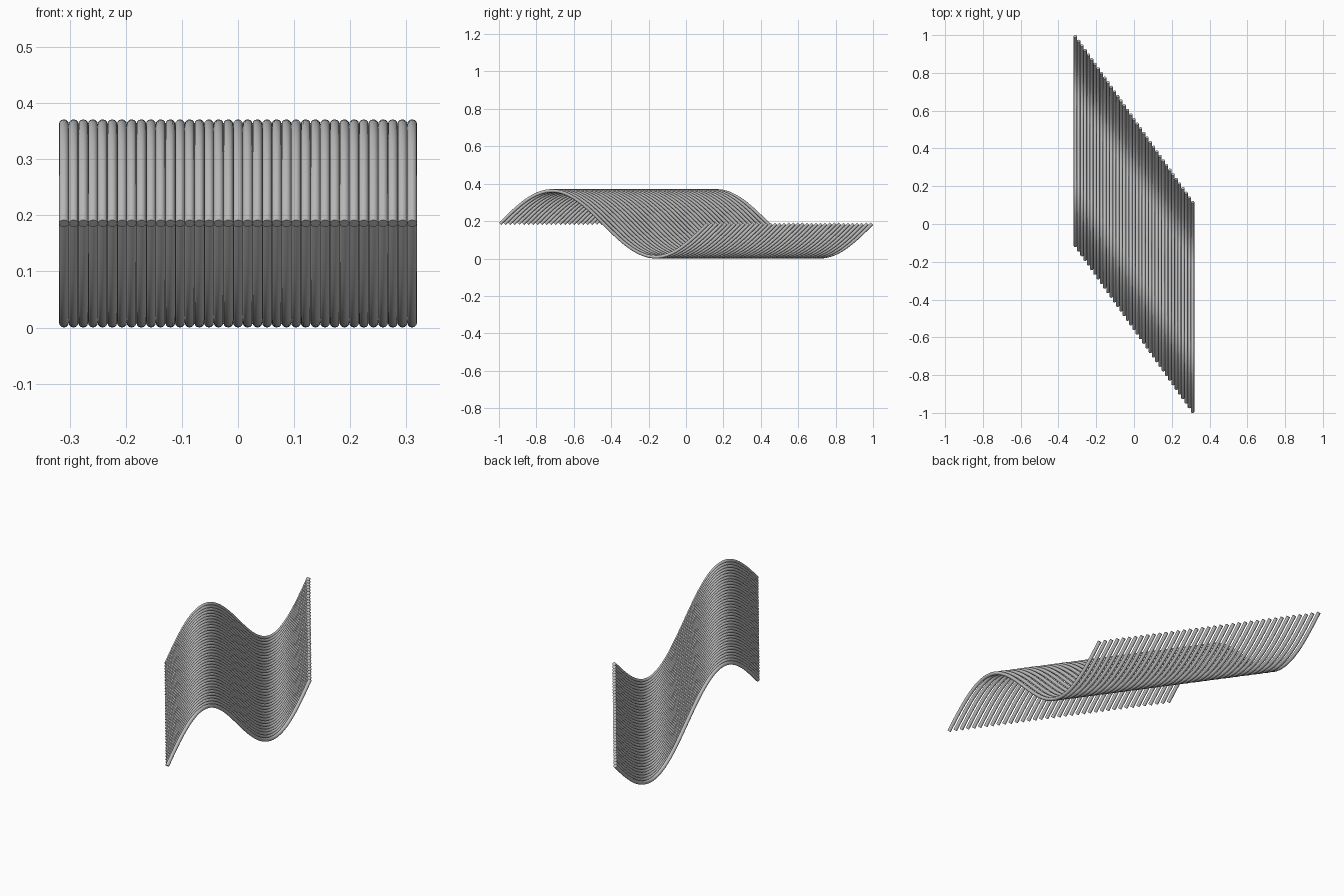
import bpy
import math

cube = bpy.data.objects.get("Cube")
if cube:
    bpy.data.objects.remove(cube, do_unlink=True)

RODS = 37
RADIUS = 0.0088
AMP = 0.1767                 # wave height, giving 45 degree slopes at the ends
LENGTH = 2 * math.pi * AMP   # one full wave
HALF_X = 0.3103              # centre of the outermost rod
END_Y = 0.994                # centre of the outermost rod tip
STEPS = 64

# Plain grey finish
grey = bpy.data.materials.new("grey")
grey.use_nodes = True
colour = (0.5, 0.5, 0.5, 1)
grey.diffuse_color = colour
grey.node_tree.nodes["Principled BSDF"].inputs["Base Color"].default_value = colour

# One round rod bent into a full sine wave, with closed flat ends
curve = bpy.data.curves.new("wave_rod", "CURVE")
curve.dimensions = "3D"
curve.bevel_depth = RADIUS
curve.bevel_resolution = 4
curve.use_fill_caps = True
spline = curve.splines.new("POLY")
spline.points.add(STEPS)
for i, point in enumerate(spline.points):
    t = i / STEPS
    point.co = (0, t * LENGTH, AMP * math.sin(2 * math.pi * t), 1)
curve.materials.append(grey)

rods = bpy.data.objects.new("wave_rods", curve)
bpy.context.collection.objects.link(rods)
rods.location = (HALF_X, -END_Y, AMP + RADIUS)
bpy.context.view_layer.objects.active = rods
rods.select_set(True)
bpy.ops.object.convert(target="MESH")
rods = bpy.context.object
bpy.ops.object.shade_smooth_by_angle(angle=math.radians(40))

# Staggered row of identical rods, each set further back than the last
row = rods.modifiers.new("staggered_row", "ARRAY")
row.count = RODS
row.use_relative_offset = False
row.use_constant_offset = True
row.constant_offset_displace = (
    -2 * HALF_X / (RODS - 1),
    (2 * END_Y - LENGTH) / (RODS - 1),
    0,
)
